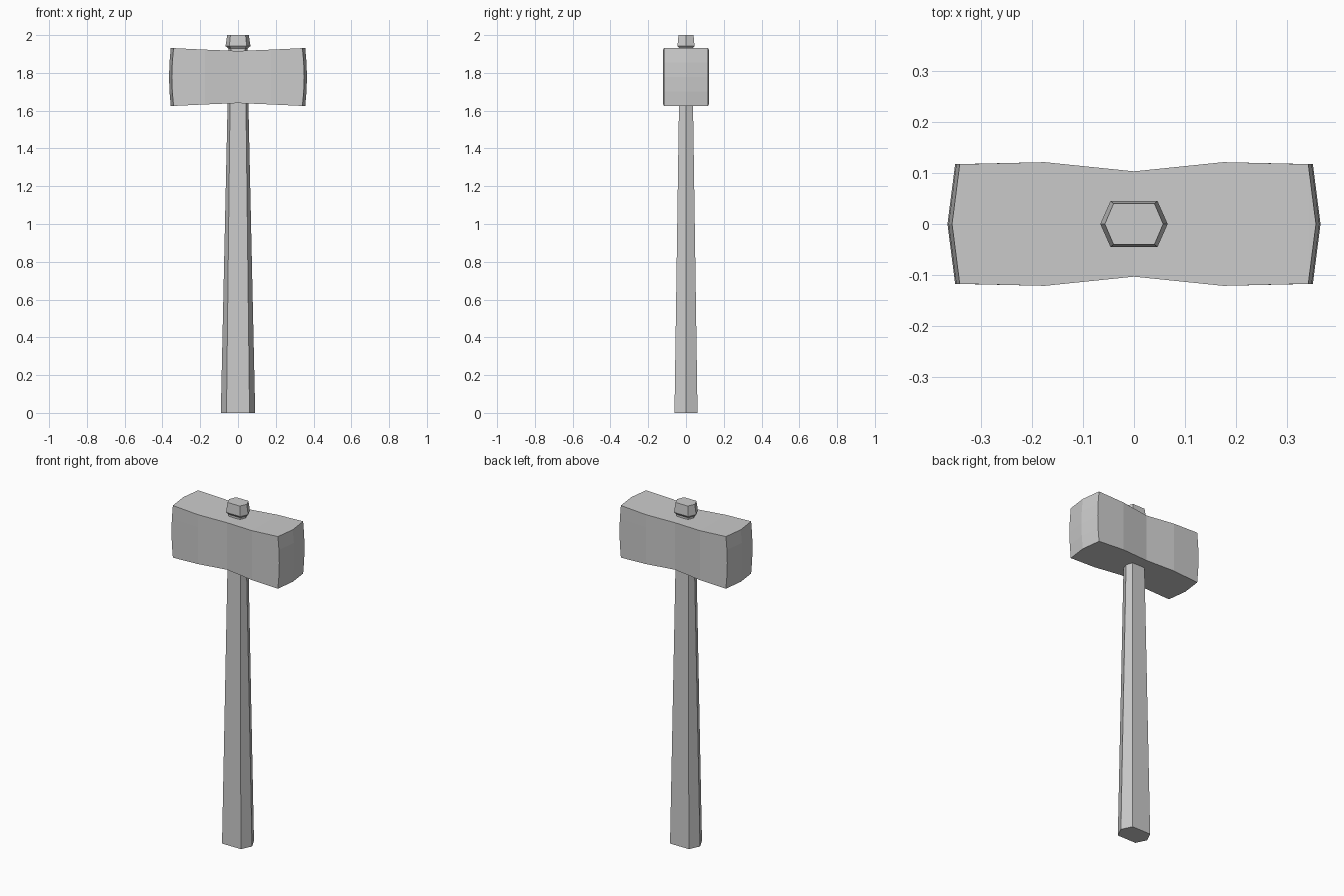
import bpy

if "Cube" in bpy.data.objects:
    bpy.data.objects.remove(bpy.data.objects["Cube"])


def make_object(name, verts, faces):
    mesh = bpy.data.meshes.new(name)
    mesh.from_pydata(verts, [], faces)
    mesh.update()
    obj = bpy.data.objects.new(name, mesh)
    bpy.context.collection.objects.link(obj)
    return obj


def loft(name, rings):
    """Bridge equal-length rings of points and cap both ends."""
    n = len(rings[0])
    verts = [p for ring in rings for p in ring]
    faces = [tuple(reversed(range(n)))]
    for r in range(len(rings) - 1):
        for i in range(n):
            j = (i + 1) % n
            faces.append((r * n + i, r * n + j, (r + 1) * n + j, (r + 1) * n + i))
    faces.append(tuple(range((len(rings) - 1) * n, len(rings) * n)))
    return make_object(name, verts, faces)


def hexagon(z, tip, flat, depth):
    return [(tip, 0, z), (flat, depth, z), (-flat, depth, z),
            (-tip, 0, z), (-flat, -depth, z), (flat, -depth, z)]


# Handle: tapered six-sided shaft with a flared end above the head
loft("handle", [
    hexagon(0.0, 0.091, 0.061, 0.061),
    hexagon(1.64, 0.055, 0.042, 0.037),
    hexagon(1.928, 0.050, 0.037, 0.033),
    hexagon(1.942, 0.066, 0.046, 0.045),
    hexagon(2.0, 0.057, 0.040, 0.040),
])

# Head: waisted block with bowed striking faces, lofted upward in layers
# Plan outline on the +x side: (x, y, half height)
plan = [(0.0, 0.103, 0.138), (0.175, 0.121, 0.145),
        (0.350, 0.117, 0.153), (0.365, 0.0, 0.153)]
quarter = [(x, -y, h) for x, y, h in plan]
right = quarter + [(x, y, h) for x, y, h in reversed(plan[:3])]
outline = right + [(-x, -y, h) for x, y, h in right[1:-1]]

layers = []
for t in (-1, -0.5, 0, 0.5, 1):
    ring = []
    for x, y, h in outline:
        bow = 0.009 * t * t if abs(x) > 0.3 else 0
        ring.append((x - bow if x > 0 else x + bow, y, 1.778 + h * t))
    layers.append(ring)
head = loft("hammer_head", layers)

# Replace the end caps with strips across the waist so they follow the curve
mesh = head.data
n = len(outline)
faces = [tuple(p.vertices) for p in mesh.polygons if len(p.vertices) == 4]
verts = [v.co.copy() for v in mesh.vertices]
strips = [(0, 1, 5, 6), (1, 2, 4, 5), (2, 3, 4),
          (6, 7, 11, 0), (7, 8, 10, 11), (8, 9, 10)]
for s in strips:
    faces.append(tuple(reversed(s)))
    faces.append(tuple(i + 4 * n for i in s))
mesh.clear_geometry()
mesh.from_pydata(verts, [], faces)
mesh.update()
